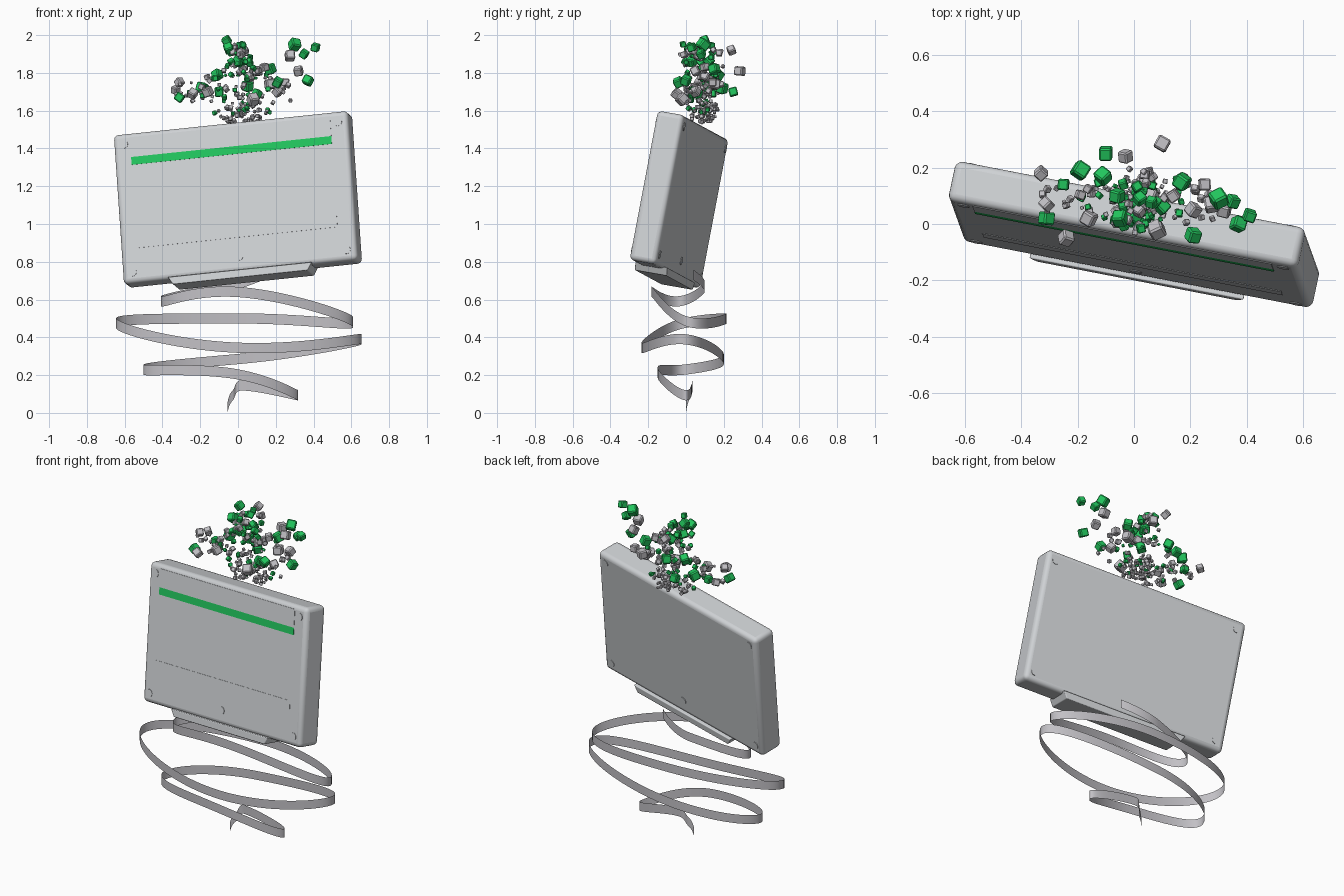
import bpy, bmesh, math, random
from mathutils import Vector, Matrix, Euler

if "Cube" in bpy.data.objects:
    bpy.data.objects.remove(bpy.data.objects["Cube"])

random.seed(7)


def material(name, rgb):
    m = bpy.data.materials.new(name)
    m.diffuse_color = (*rgb, 1)
    m.use_nodes = True
    m.node_tree.nodes["Principled BSDF"].inputs["Base Color"].default_value = m.diffuse_color
    return m


SHELL = material("shell grey", (0.62, 0.64, 0.66))
GREY = material("ribbon grey", (0.54, 0.53, 0.56))
GREEN = material("bright green", (0.016, 0.56, 0.11))

# Tilted frame of the case: x along its width, y to its back, z up its height
u = Vector((1.24, -0.24, 0.13)).normalized()
v = Vector((-0.055, 0.15, 0.79))
v = (v - u * v.dot(u)).normalized()
w = v.cross(u)
FRAME = Matrix.Translation((0, -0.037, 1.13)) @ Matrix((u, w, v)).transposed().to_4x4()
HW, HT, HH = 0.635, 0.074, 0.403


def add_object(name, bm, mat, matrix=None, smooth=False):
    bmesh.ops.recalc_face_normals(bm, faces=bm.faces)
    me = bpy.data.meshes.new(name)
    bm.to_mesh(me)
    bm.free()
    me.materials.append(mat)
    ob = bpy.data.objects.new(name, me)
    bpy.context.collection.objects.link(ob)
    if matrix is not None:
        ob.matrix_world = matrix
    for p in me.polygons:
        p.use_smooth = smooth
    return ob


def box(name, lo, hi, mat, bevel=0.0, taper=0.0):
    """Box in the case frame; taper shortens the lower edge at both ends."""
    lo, hi = Vector(lo), Vector(hi)
    bm = bmesh.new()
    bmesh.ops.create_cube(bm, size=1)
    for vert in bm.verts:
        vert.co = (lo + hi) / 2 + vert.co * (hi - lo)
        if vert.co.z < (lo.z + hi.z) / 2:
            vert.co.x -= math.copysign(taper, vert.co.x)
    ob = add_object(name, bm, mat, FRAME)
    if bevel:
        mod = ob.modifiers.new("rounded edges", 'BEVEL')
        mod.width, mod.segments = bevel, 4
        bpy.context.view_layer.objects.active = ob
        ob.select_set(True)
        bpy.ops.object.shade_smooth_by_angle(angle=math.radians(35))
        ob.select_set(False)
    return ob


# Case and the thicker bar along its lower edge
box("case", (-HW, -HT, -HH), (HW, HT, HH), SHELL, bevel=0.026)
box("lower_bar", (-0.39, -0.088, -0.435), (0.39, 0.088, -0.393), SHELL, bevel=0.005, taper=0.025)

# Label plates on the front
for name, z0, z1, mat in (("upper_label", 0.273, 0.38, SHELL),
                          ("label_stripe", 0.231, 0.273, GREEN),
                          ("lower_label", -0.218, -0.147, SHELL)):
    box(name, (-0.545, -HT - 0.002, z0), (0.54, -HT + 0.002, z1), mat)

# Screw heads on both faces
for x, z in ((-0.58, 0.345), (0.58, 0.345), (-0.58, -0.345), (0.58, -0.345), (0, -0.32)):
    bm = bmesh.new()
    bmesh.ops.create_cone(bm, cap_ends=True, segments=20, radius1=0.022, radius2=0.022,
                          depth=2 * HT + 0.006)
    turn = Matrix.Translation((x, 0, z)) @ Matrix.Rotation(math.pi / 2, 4, 'X')
    add_object("screw", bm, SHELL, FRAME @ turn)

# Loose ribbon: upright strip following a flattened coil
PATH = [Vector(p) for p in (
    (-0.055, 0.0, 0.03), (-0.03, 0.015, 0.09), (0.02, 0.035, 0.145), (0.315, -0.01, 0.095),
    (-0.08, -0.15, 0.215), (-0.50, 0.0, 0.23), (0.0, 0.20, 0.285), (0.655, -0.01, 0.39),
    (0.0, -0.235, 0.345), (-0.645, -0.01, 0.475), (0.0, 0.215, 0.50), (0.61, 0.02, 0.48),
    (0.0, -0.18, 0.64), (-0.405, -0.05, 0.59), (-0.1, 0.095, 0.66), (0.13, 0.04, 0.73))]


def tangent(i, seg_len):
    """Tangent scaled to the segment so that long and short spans stay round."""
    if i in (0, len(PATH) - 1):
        return Vector((0, 0, 0))
    d = PATH[i + 1] - PATH[i - 1]
    ratio = min(1.0, 2 * seg_len / max(d.length, 1e-6))
    return Vector((d.x * 0.8, d.y * 0.8, d.z * 0.5)) * ratio


def ribbon_points(steps=24):
    pts = []
    for i in range(len(PATH) - 1):
        a, b = PATH[i], PATH[i + 1]
        ta, tb = tangent(i, (b - a).length), tangent(i + 1, (b - a).length)
        for k in range(steps):
            t = k / steps
            pts.append(a * (2*t**3 - 3*t*t + 1) + ta * (t**3 - 2*t*t + t)
                       + b * (3*t*t - 2*t**3) + tb * (t**3 - t*t))
    return pts + [PATH[-1]]


bm = bmesh.new()
last = None
for p in ribbon_points():
    pair = [bm.verts.new(p + Vector((0, 0, s * 0.027))) for s in (-1, 1)]
    if last:
        bm.faces.new((last[0], pair[0], pair[1], last[1]))
    last = pair
add_object("ribbon", bm, GREY, smooth=True)

# Burst of small chunks: one mesh per colour
bursts = {"green": bmesh.new(), "grey": bmesh.new()}


def chunk(colour, pos, size):
    rot = Euler([random.uniform(0, 6.28) for _ in range(3)]).to_matrix().to_4x4()
    bm = bursts[colour]
    tmp = bmesh.new()
    bmesh.ops.create_cube(tmp, size=size, matrix=Matrix.Translation(pos) @ rot)
    bmesh.ops.bevel(tmp, geom=tmp.edges[:], offset=size * 0.12, segments=1, affect='EDGES')
    me = bpy.data.meshes.new("chunk")
    tmp.to_mesh(me)
    tmp.free()
    bm.from_mesh(me)
    bpy.data.meshes.remove(me)


# Larger chunks
GREEN_BIG = ((-.06, .10, 1.97), (-.05, .02, 1.93), (.02, .09, 1.94), (.02, .12, 1.86),
             (-.11, .17, 1.79), (.30, .09, 1.95), (.41, .03, 1.935), (.35, .08, 1.90),
             (.37, .0, 1.76), (.17, .15, 1.82), (-.10, .25, 1.70), (.10, .06, 1.69),
             (.05, .12, 1.73), (-.31, .02, 1.67), (-.25, .14, 1.69), (-.19, .19, 1.72),
             (.0, .03, 1.86), (.21, -.04, 1.75))
GREY_BIG = ((.275, .07, 1.89), (.32, .05, 1.81), (-.03, .24, 1.92), (-.31, .07, 1.75),
            (-.33, .18, 1.71), (.17, .15, 1.74), (.21, .05, 1.70), (.25, .14, 1.75),
            (.10, .285, 1.81), (.06, .10, 1.78), (-.16, .02, 1.70), (.08, -.02, 1.66),
            (-.24, -.05, 1.69), (.14, .10, 1.83))
for colour, spots in (("green", GREEN_BIG), ("grey", GREY_BIG)):
    for s in spots:
        chunk(colour, Vector(s), random.uniform(0.038, 0.055))

# Fine spray growing larger and wider with height
for i in range(150):
    t = random.random() ** 1.3
    ang, r = random.uniform(0, 2 * math.pi), math.sqrt(random.random())
    pos = Vector((0.02 + math.cos(ang) * r * (0.10 + 0.12 * math.sin(math.pi * min(1, t * 1.2))),
                  0.09 + math.sin(ang) * r * (0.07 + 0.06 * t),
                  1.54 + 0.42 * t))
    if t > 0.6:
        pos.x = 0.01 + (pos.x - 0.02) * 0.6
    chunk("green" if random.random() < 0.15 + 0.4 * t else "grey", pos,
          random.uniform(0.012, 0.022) + 0.024 * t * random.random())

# Wide outliers to the left and right
for i in range(16):
    side = random.choice((-1, 1))
    chunk("grey", Vector((side * random.uniform(0.15, 0.34), random.uniform(0, 0.16),
                          random.uniform(1.64, 1.76))), random.uniform(0.012, 0.026))

add_object("green_chunks", bursts["green"], GREEN)
add_object("grey_chunks", bursts["grey"], GREY)
